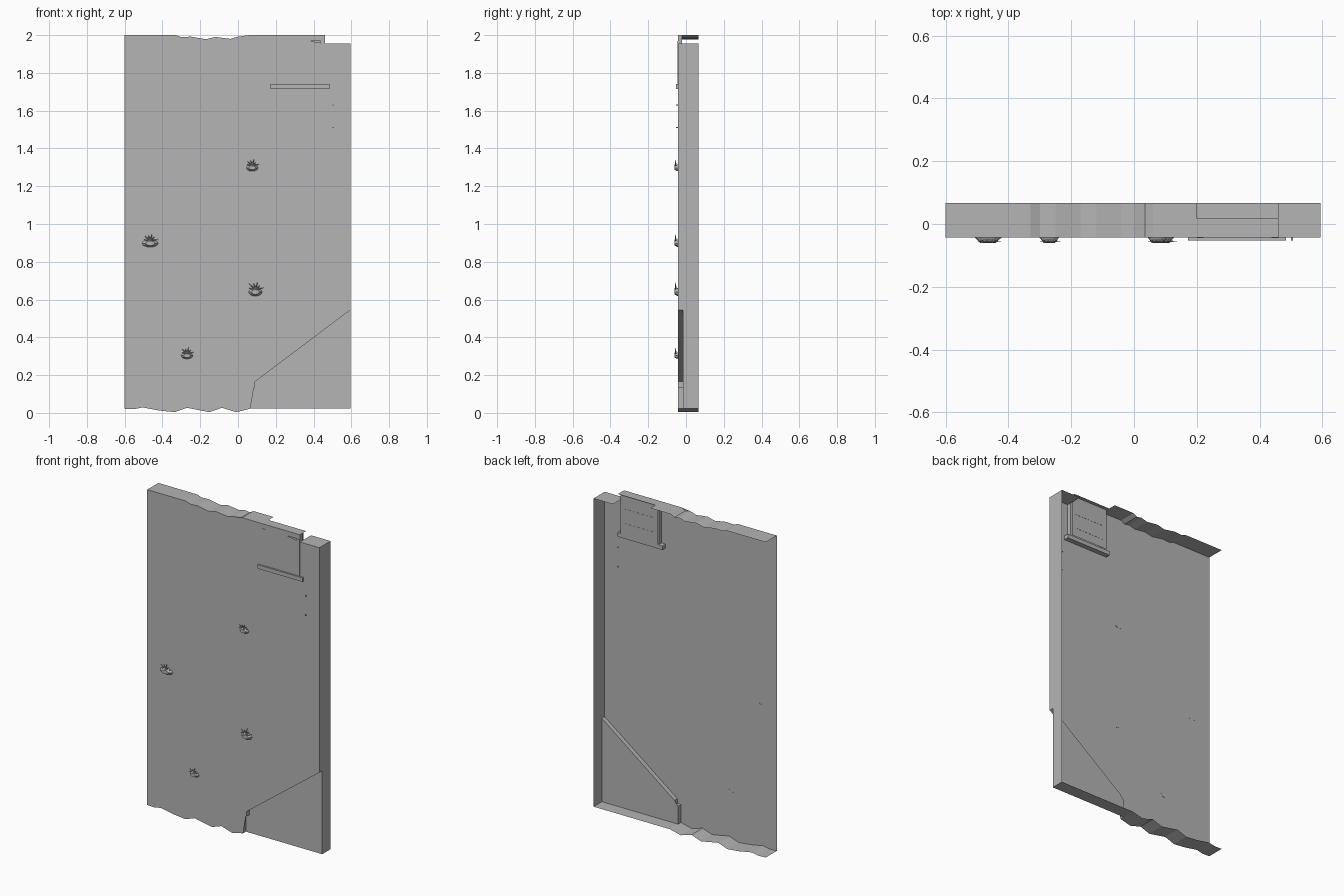
import bpy, bmesh, math
from mathutils import Matrix, Vector

cube = bpy.data.objects.get("Cube")
if cube:
    bpy.data.objects.remove(cube, do_unlink=True)

FRONT, BACK, RECESS, PANEL = -0.043, 0.067, -0.015, -0.006

stone = bpy.data.materials.new("plain_grey")
stone.use_nodes = True
grey = (0.46, 0.46, 0.46, 1)
stone.diffuse_color = grey
stone.node_tree.nodes["Principled BSDF"].inputs["Base Color"].default_value = grey


def finish(name, bm):
    mesh = bpy.data.meshes.new(name)
    bm.to_mesh(mesh)
    bm.free()
    mesh.materials.append(stone)
    ob = bpy.data.objects.new(name, mesh)
    bpy.context.collection.objects.link(ob)
    return ob


def sheet(name, outline, y):
    """Flat upright face facing the front, outline counter-clockwise in x, z."""
    bm = bmesh.new()
    face = bm.faces.new([bm.verts.new((x, y, z)) for x, z in outline])
    bmesh.ops.triangulate(bm, faces=[face])
    return finish(name, bm)


def strip(name, path, y0, y1):
    """Band swept front to back along a path in x, z."""
    bm = bmesh.new()
    rows = [(bm.verts.new((x, y0, z)), bm.verts.new((x, y1, z))) for x, z in path]
    for (a, b), (c, d) in zip(rows, rows[1:]):
        bm.faces.new((a, b, d, c))
    return finish(name, bm)


def box(name, x, y, z):
    bm = bmesh.new()
    size = [b - a for a, b in (x, y, z)]
    mid = Vector([(a + b) / 2 for a, b in (x, y, z)])
    bmesh.ops.create_cube(bm, size=1, matrix=Matrix.Translation(mid) @ Matrix.Diagonal((*size, 1)))
    return finish(name, bm)


# Wall outline in pieces
bottom = [(-.6, .022), (-.55, .02), (-.505, .029), (-.415, .012), (-.335, .004),
          (-.27, .027), (-.2, .013), (-.15, .004), (-.085, .027), (-.01, .004), (.065, .022)]
corner = [(.065, .022), (.065, .135), (.09, .135), (.09, .165), (.595, .545)]
top = [(.2, 2), (.06, 2), (.035, 1.985), (0, 1.992), (-.04, 1.98), (-.12, 1.99),
       (-.17, 1.978), (-.25, 1.992), (-.3, 1.989), (-.33, 2), (-.6, 2)]
window = [(.46, 1.955), (.46, 1.74), (.2, 1.74)]

# Front wall with its ragged ends, open at the back
sheet("front_wall", bottom + corner[1:] + [(.595, 1.955)] + window + top, FRONT)
strip("bottom_edge", bottom[::-1], FRONT, BACK)
strip("top_edge", top[::-1], FRONT, BACK)
strip("side_edge", [(.46, 1.955), (.595, 1.955), (.595, .545)], FRONT, BACK)

# Recessed lower corner
strip("corner_step", corner, FRONT, RECESS)
sheet("corner_wall", [corner[0], (.595, .022)] + corner[:0:-1], RECESS)
strip("corner_edge", [(.595, .545), (.595, .022), (.065, .022)], RECESS, BACK)

# Window: recessed panel, posts, lintel, slats and sill
sheet("window_panel", [(.2, 1.74), (.46, 1.74), (.46, 2), (.2, 2)], PANEL)
for side, x in (("right", .2), ("left", .438)):
    box(side + "_post", (x, x + .022), (FRONT - .002, -.02), (1.74, 1.97))
box("window_lintel", (.2, .46), (FRONT, -.02), (1.97, 2))
strip("lintel_plate", [(.2, 2), (.46, 2)], -.02, .018)
for i, z in enumerate((1.895, 1.805)):
    box(f"window_slat_{i + 1}", (.222, .438), (-.038, PANEL + .001), (z - .01, z + .01))
box("window_sill", (.172, .485), (-.053, -.012), (1.715, 1.74))

# Small pins beside the window
for i, z in enumerate((1.63, 1.51)):
    box(f"pin_{i + 1}", (.5, .506), (-.052, -.038), (z - .003, z + .003))


def tuft(name, x, z, w, h):
    """Shallow tapered bowl with a fan of leaf spikes above it."""
    bm = bmesh.new()
    place = Matrix.Translation((x, -.051, z - h * .2)) @ Matrix.Diagonal((w, 1, h * .62, 1))
    bmesh.ops.create_cone(bm, cap_ends=True, segments=12, radius1=.5, radius2=.27, depth=.02,
                          matrix=place @ Matrix.Rotation(math.pi / 2, 4, "X"))
    for i in range(6):
        angle = math.radians(-75 + i * 30)
        length = h * (.62 if i % 2 else .5)
        bmesh.ops.create_cone(bm, segments=4, radius1=.006, radius2=0, depth=length,
                              matrix=Matrix.Translation((x, -.055, z - h * .05))
                              @ Matrix.Rotation(angle, 4, "Y")
                              @ Matrix.Translation((0, 0, length / 2)))
    return finish(name, bm)


# Plants growing from the wall
for i, spot in enumerate([(-.465, .912, .09, .07), (.075, 1.31, .065, .062),
                          (.092, .655, .075, .075), (-.27, .315, .065, .06)]):
    tuft(f"wall_plant_{i + 1}", *spot)
